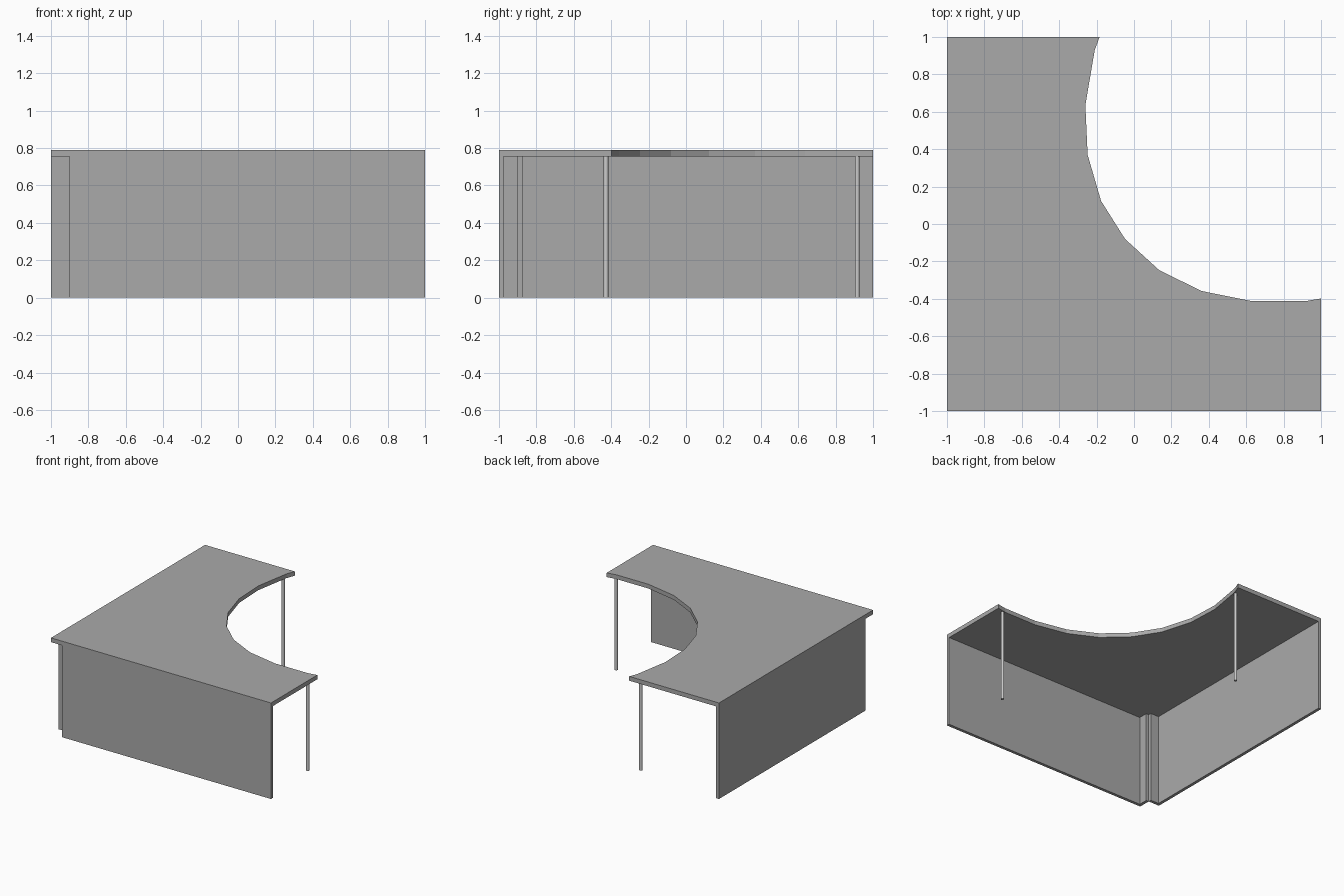
import bpy, bmesh

if "Cube" in bpy.data.objects:
    bpy.data.objects.remove(bpy.data.objects["Cube"])

H, TOP, T = 0.754, 0.789, 0.025   # underside, top surface, panel thickness

grey = bpy.data.materials.new("dark_grey")
grey.diffuse_color = (0.4, 0.4, 0.4, 1)
grey.use_nodes = True
grey.node_tree.nodes["Principled BSDF"].inputs["Base Color"].default_value = grey.diffuse_color


def prism(name, outline, z0, z1):
    """Extrude a flat outline (counter-clockwise) from z0 to z1."""
    bm = bmesh.new()
    face = bm.faces.new([bm.verts.new((x, y, z0)) for x, y in outline])
    ext = bmesh.ops.extrude_face_region(bm, geom=[face], use_keep_orig=True)
    verts = [g for g in ext["geom"] if isinstance(g, bmesh.types.BMVert)]
    bmesh.ops.translate(bm, verts=verts, vec=(0, 0, z1 - z0))
    bmesh.ops.recalc_face_normals(bm, faces=bm.faces)
    me = bpy.data.meshes.new(name)
    bm.to_mesh(me)
    bm.free()
    me.materials.append(grey)
    ob = bpy.data.objects.new(name, me)
    bpy.context.collection.objects.link(ob)
    return ob


def panel(name, x0, x1, y0, y1):
    return prism(name, [(x0, y0), (x1, y0), (x1, y1), (x0, y1)], 0, H)


# Corner desktop with a faceted curved cut-out
curve = [(1, -0.398), (0.92, -0.412), (0.628, -0.412), (0.36, -0.358),
         (0.134, -0.246), (-0.048, -0.08), (-0.176, 0.123), (-0.248, 0.37),
         (-0.26, 0.636), (-0.21, 0.93), (-0.184, 1)]
prism("desktop", [(-1, 1), (-1, -1), (1, -1)] + curve, H, TOP)

# Modesty panels along the two outer sides
panel("front_panel", -0.9, 1, -1, -1 + T)
panel("side_panel", -1, -1 + T, -0.9, 1)

# Recessed corner joining the two panels
panel("corner_panel_side", -0.9, -0.9 + T, -1 + T, -0.9)
panel("corner_panel_back", -1 + T, -0.9, -0.9, -0.9 + T)

# Thin lighter legs at the free ends
for name, x, y in (("right_leg", 0.934, -0.428), ("back_leg", -0.23, 0.915)):
    bpy.ops.mesh.primitive_cylinder_add(vertices=24, radius=0.0125, depth=H,
                                        location=(x, y, H / 2))
    leg = bpy.context.object
    leg.name = name
    bpy.ops.object.shade_smooth_by_angle()
